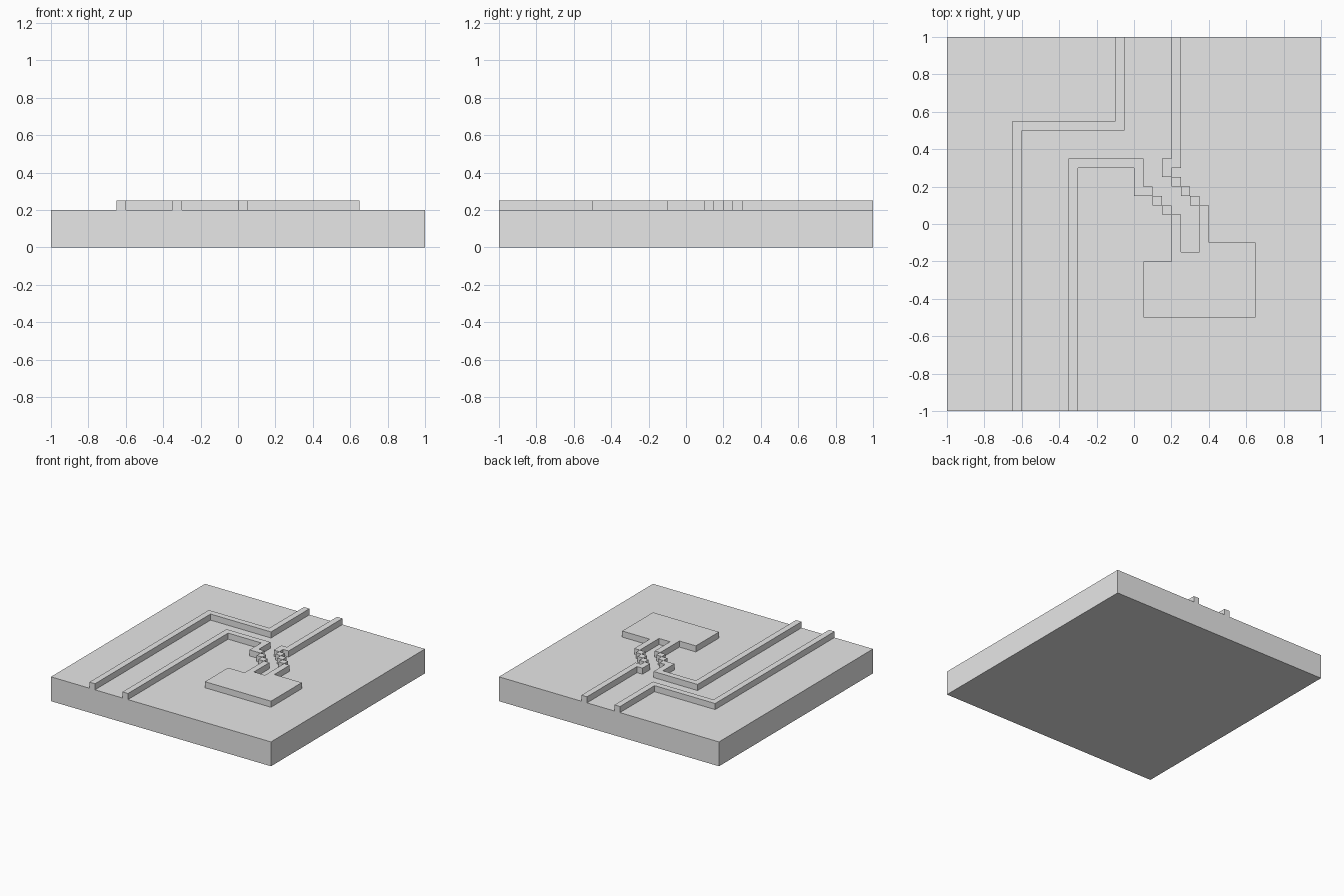
import bpy
import bmesh

cube = bpy.data.objects.get("Cube")
if cube:
    bpy.data.objects.remove(cube, do_unlink=True)

BASE_TOP, RAISED_TOP = 0.2, 0.25
CELL = 0.05

GREY = (0.8, 0.8, 0.8, 1)
grey = bpy.data.materials.new("light grey")
grey.use_nodes = True
grey.diffuse_color = GREY
grey.node_tree.nodes["Principled BSDF"].inputs["Base Color"].default_value = GREY


def prism(name, outlines, low, high, closed=False):
    """Extrude flat outlines upward into one object; the underside is optional."""
    bm = bmesh.new()
    for outline in outlines:
        bottom = [bm.verts.new((x, y, low)) for x, y in outline]
        top = [bm.verts.new((x, y, high)) for x, y in outline]
        bm.faces.new(top)
        if closed:
            bm.faces.new(bottom[::-1])
        for i in range(len(outline)):
            j = (i + 1) % len(outline)
            bm.faces.new((bottom[i], bottom[j], top[j], top[i]))
    bmesh.ops.recalc_face_normals(bm, faces=bm.faces)
    # An open shell must still face outward, with its cap pointing up
    if any(f.normal.z < -0.5 and f.calc_center_median().z > low + 0.001 for f in bm.faces):
        bmesh.ops.reverse_faces(bm, faces=bm.faces)
    mesh = bpy.data.meshes.new(name)
    bm.to_mesh(mesh)
    bm.free()
    mesh.materials.append(grey)
    obj = bpy.data.objects.new(name, mesh)
    bpy.context.collection.objects.link(obj)
    return obj


def steps(name, x, y, count=3):
    """Square blocks stepping diagonally down to the right, touching at corners."""
    for i in range(count):
        a, b = x + i * CELL, y - i * CELL
        prism(f"{name}_{i + 1}",
              [[(a, b), (a + CELL, b), (a + CELL, b + CELL), (a, b + CELL)]],
              BASE_TOP, RAISED_TOP)


# Square base slab
prism("base_slab", [[(-1, -1), (1, -1), (1, 1), (-1, 1)]], 0, BASE_TOP, closed=True)

# Outer wall running from the front edge to the back edge
prism("outer_wall", [[(-.65, -1), (-.6, -1), (-.6, .5), (-.05, .5), (-.05, 1),
                      (-.1, 1), (-.1, .55), (-.65, .55)]], BASE_TOP, RAISED_TOP)

# Inner wall that bends toward the stepped channel
prism("inner_wall", [[(-.35, -1), (-.3, -1), (-.3, .3), (0, .3), (0, .15), (.05, .15),
                      (.05, .35), (-.35, .35)]], BASE_TOP, RAISED_TOP)

# Back wall with its small hook
prism("back_wall", [[(.15, .25), (.2, .25), (.2, .3), (.25, .3), (.25, 1),
                     (.2, 1), (.2, .35), (.15, .35)]], BASE_TOP, RAISED_TOP)

# Stepped blocks on both sides of the channel
steps("left_channel_step", .05, .15)
steps("right_channel_step", .2, .2)

# Raised platform with the two ends of the channel walls
prism("platform", [[(.05, -.5), (.65, -.5), (.65, -.1), (.4, -.1), (.4, .1), (.35, .1),
                    (.35, -.15), (.25, -.15), (.25, .05), (.2, .05), (.2, -.2),
                    (.05, -.2)]], BASE_TOP, RAISED_TOP)
